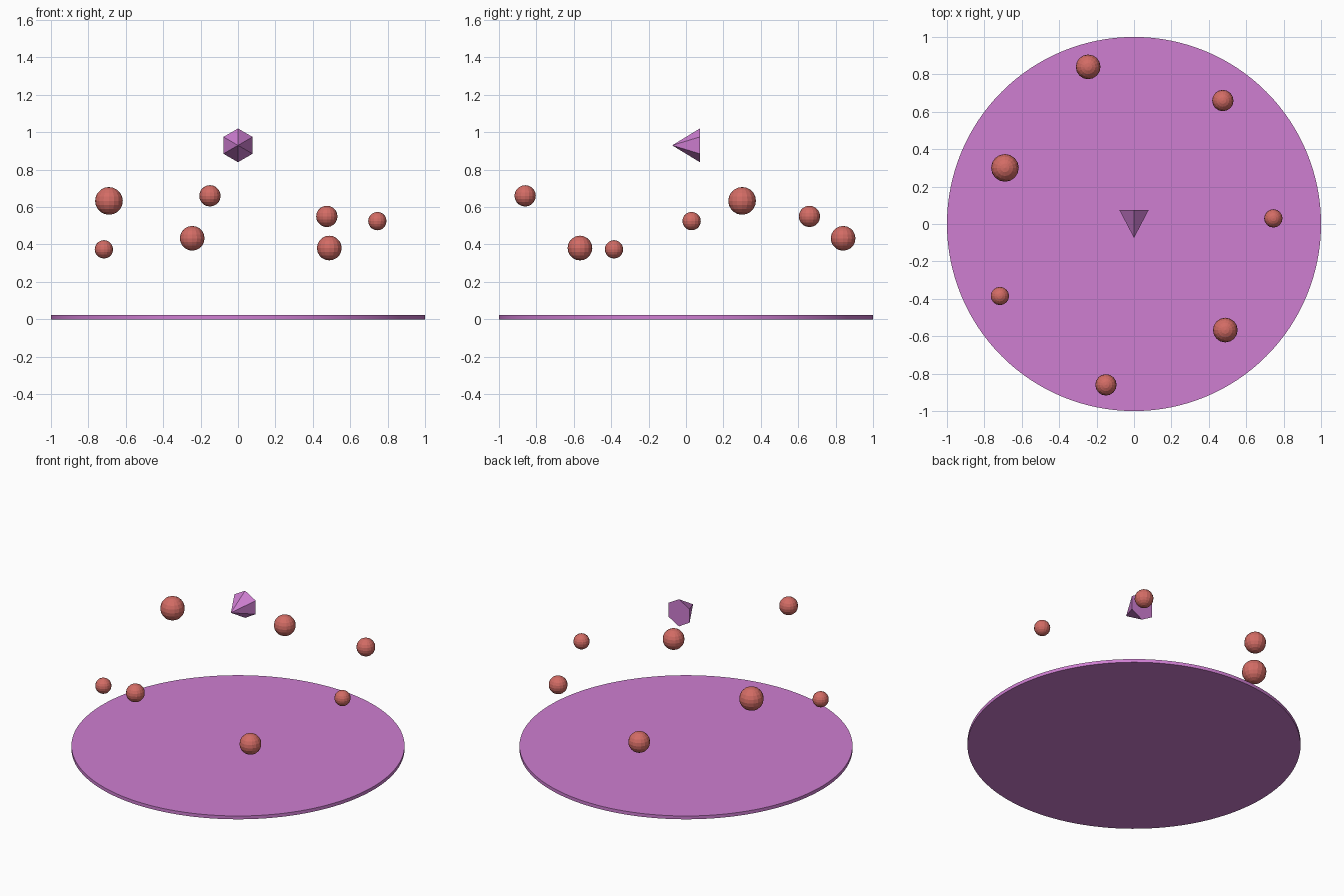
import bpy
import math

if "Cube" in bpy.data.objects:
    bpy.data.objects.remove(bpy.data.objects["Cube"])


def material(name, rgb):
    m = bpy.data.materials.new(name)
    m.diffuse_color = (*rgb, 1)
    m.use_nodes = True
    m.node_tree.nodes["Principled BSDF"].inputs["Base Color"].default_value = m.diffuse_color
    return m


def finish(name, mat):
    obj = bpy.context.object
    obj.name = name
    obj.data.materials.append(mat)
    return obj


orchid = material("orchid", (0.62, 0.21, 0.64))
coral = material("coral", (0.65, 0.15, 0.13))

# Thin round base
bpy.ops.mesh.primitive_cylinder_add(vertices=128, radius=1, depth=0.022,
                                    location=(0, 0, 0.011))
finish("base_disc", orchid)
bpy.ops.object.shade_smooth_by_angle(angle=math.radians(30))

# Six-sided cone pointing to the front
bpy.ops.mesh.primitive_cone_add(vertices=6, radius1=0.09, depth=0.148,
                                location=(0, 0, 0.93),
                                rotation=(math.radians(90), 0, 0))
finish("pointer_cone", orchid)

# Ring of floating faceted balls: x, y, z, radius
balls = [
    (0.745, 0.03, 0.525, 0.049),
    (0.475, 0.66, 0.55, 0.057),
    (-0.245, 0.84, 0.433, 0.066),
    (-0.69, 0.30, 0.633, 0.074),
    (-0.717, -0.385, 0.374, 0.049),
    (-0.15, -0.86, 0.66, 0.057),
    (0.488, -0.567, 0.381, 0.066),
]
for i, (x, y, z, r) in enumerate(balls):
    bpy.ops.mesh.primitive_uv_sphere_add(segments=16, ring_count=10, radius=r,
                                         location=(x, y, z))
    finish(f"floating_ball_{i + 1}", coral)
